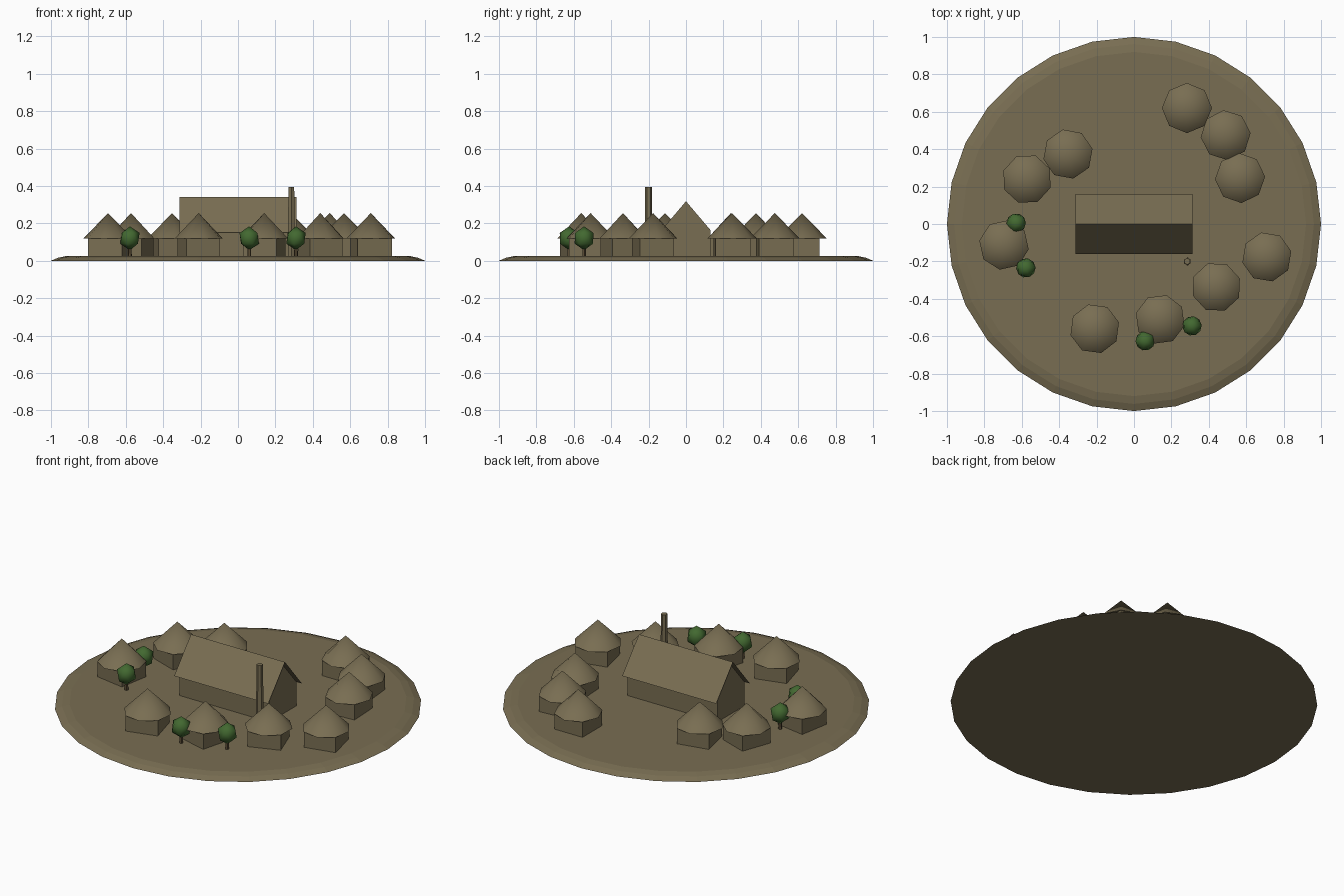
import bpy
import bmesh
from math import cos, sin, pi, radians
from mathutils import Matrix

cube = bpy.data.objects.get("Cube")
if cube:
    bpy.data.objects.remove(cube, do_unlink=True)


def material(name, rgb):
    mat = bpy.data.materials.new(name)
    mat.use_nodes = True
    mat.diffuse_color = (*rgb, 1)
    bsdf = next(n for n in mat.node_tree.nodes if n.type == 'BSDF_PRINCIPLED')
    bsdf.inputs["Base Color"].default_value = (*rgb, 1)
    return mat


EARTH = material("earth_brown", (0.19, 0.155, 0.085))
LEAF = material("leaf_green", (0.055, 0.14, 0.03))
BARK = material("bark_brown", (0.10, 0.07, 0.035))
GROUND_Z = 0.025


def finish(name, bm, mat, location=(0, 0, 0), turn=0, smooth=None):
    """Turn a bmesh into a placed object, optionally smooth below an angle."""
    bmesh.ops.recalc_face_normals(bm, faces=bm.faces)
    mesh = bpy.data.meshes.new(name)
    bm.to_mesh(mesh)
    bm.free()
    mesh.materials.append(mat)
    obj = bpy.data.objects.new(name, mesh)
    bpy.context.collection.objects.link(obj)
    obj.location = location
    obj.rotation_euler.z = radians(turn)
    if smooth:
        bpy.ops.object.select_all(action='DESELECT')
        obj.select_set(True)
        bpy.context.view_layer.objects.active = obj
        bpy.ops.object.shade_smooth_by_angle(angle=radians(smooth))
    return obj


def cone(sides, r1, r2, z1, z2):
    bm = bmesh.new()
    bmesh.ops.create_cone(bm, cap_ends=True, segments=sides, radius1=r1, radius2=r2,
                          depth=z2 - z1, matrix=Matrix.Translation((0, 0, (z1 + z2) / 2)))
    return bm


# Round ground plate with a sloping rim
bm = bmesh.new()
SIDES = 28
rings = []
for radius, z in [(1, 0), (0.962, 0.016), (0.92, GROUND_Z)]:
    rings.append([bm.verts.new((radius * cos(2 * pi * i / SIDES),
                                radius * sin(2 * pi * i / SIDES), z)) for i in range(SIDES)])
for low, high in zip(rings, rings[1:]):
    for i in range(SIDES):
        j = (i + 1) % SIDES
        bm.faces.new((low[i], low[j], high[j], high[i]))
bm.faces.new(rings[0])
bm.faces.new(rings[-1])
finish("ground", bm, EARTH)

# Long hall: gabled body
bm = bmesh.new()
profile = [(-0.13, 0.02), (0.13, 0.02), (0.13, 0.165), (0, 0.318), (-0.13, 0.165)]
end = bm.faces.new([bm.verts.new((-0.3, y, z)) for y, z in profile])
extruded = bmesh.ops.extrude_face_region(bm, geom=[end], use_keep_orig=True)
bmesh.ops.translate(bm, vec=(0.6, 0, 0),
                    verts=[g for g in extruded["geom"] if isinstance(g, bmesh.types.BMVert)])
finish("hall_walls", bm, EARTH)

# Thin overhanging hall roof
bm = bmesh.new()
edges = [[bm.verts.new((x, y, z)) for x in (-0.313, 0.313)]
         for y, z in [(-0.16, 0.15), (0, 0.34), (0.16, 0.15)]]
for a, b in zip(edges, edges[1:]):
    bm.faces.new((a[0], a[1], b[1], b[0]))
roof = finish("hall_roof", bm, EARTH)
if roof.data.polygons[0].normal.z < 0:
    roof.data.flip_normals()

# Tall post beside the hall
finish("tall_post", cone(6, 0.021, 0.018, 0.02, 0.395), EARTH, (0.285, -0.2, 0), 0)

# Huts: square walls under an eight-sided conical roof (x, y, turn)
huts = [(0.283, 0.62, 0), (0.49, 0.475, 5), (0.567, 0.246, 3), (-0.353, 0.374, 12),
        (-0.572, 0.24, -20), (-0.695, -0.112, -10), (-0.21, -0.56, 15),
        (0.14, -0.51, -15), (0.44, -0.337, 20), (0.71, -0.176, 13)]
for n, (x, y, turn) in enumerate(huts, 1):
    bm = bmesh.new()
    bmesh.ops.create_cube(bm, size=1, matrix=Matrix.Translation((0, 0, 0.07))
                          @ Matrix.Diagonal((0.187, 0.187, 0.1, 1)))
    finish(f"hut_walls_{n}", bm, EARTH, (x, y, 0), turn)
    finish(f"hut_roof_{n}", cone(8, 0.134, 0, 0.118, 0.255), EARTH, (x, y, 0), turn, 45)

# Trees: short trunk and rounded crown
trees = [(-0.63, 0.005), (-0.578, -0.235), (0.06, -0.625), (0.31, -0.545)]
for n, (x, y) in enumerate(trees, 1):
    finish(f"tree_trunk_{n}", cone(5, 0.011, 0.009, 0.02, 0.08), BARK, (x, y, 0))
    bm = bmesh.new()
    bmesh.ops.create_icosphere(bm, subdivisions=1, radius=1,
                               matrix=Matrix.Diagonal((0.058, 0.058, 0.064, 1)))
    finish(f"tree_crown_{n}", bm, LEAF, (x, y, 0.12), 37 * n, 60)
